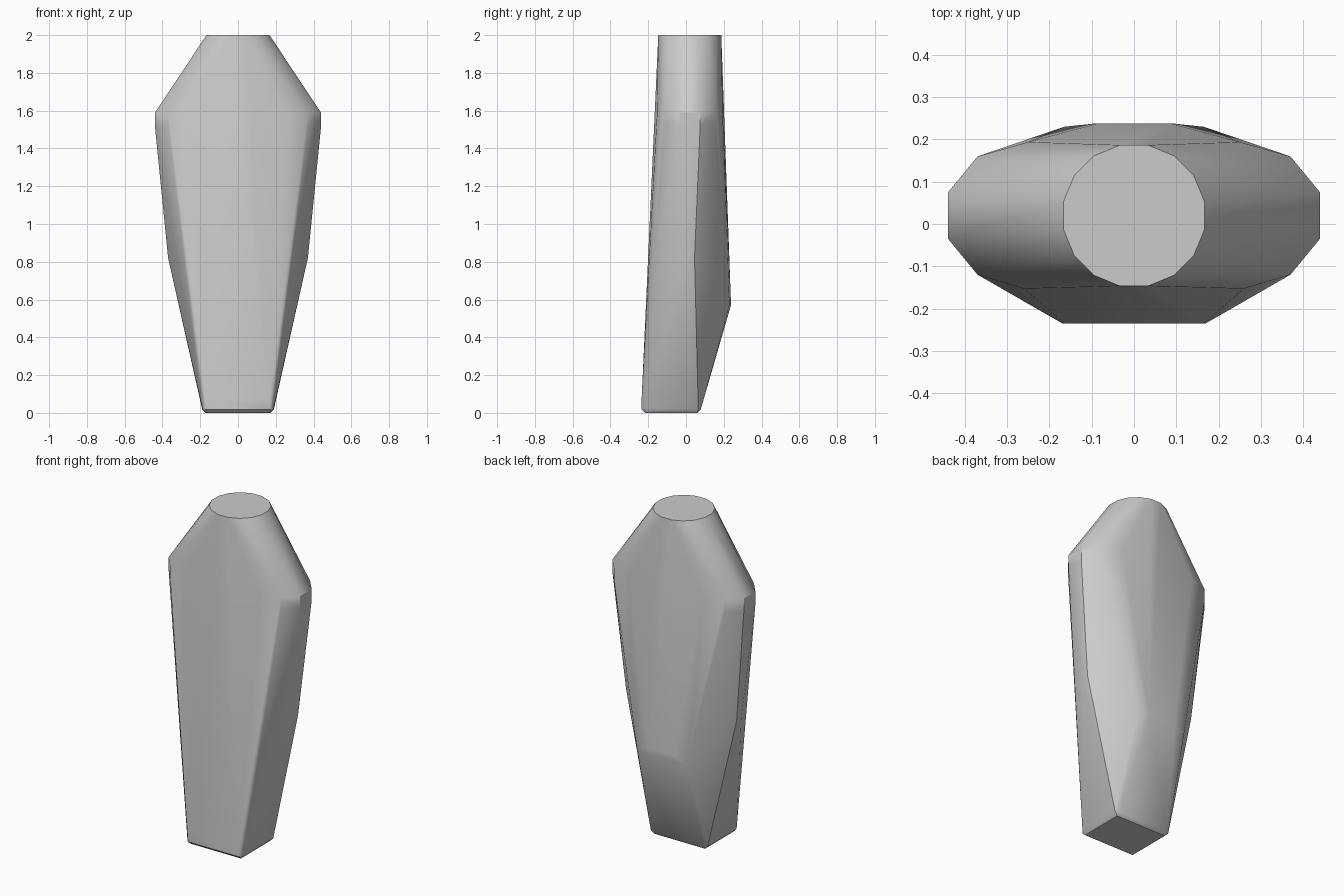
import bpy, bmesh, math

if "Cube" in bpy.data.objects:
    bpy.data.objects.remove(bpy.data.objects["Cube"])

# Key points of the right half (x, y, z); the left half is mirrored
FOOT = [(0.17, -0.235, 0.018), (0.165, -0.235, 0.07), (0.188, -0.215, 0.02),
        (0.17, -0.215, 0.0), (0.17, 0.06, 0.0), (0.19, 0.065, 0.02),
        (0.17, 0.078, 0.018)]
SEAT = [(0.09, 0.238, 0.57), (0.165, 0.23, 0.57), (0.09, 0.237, 0.61), (0.165, 0.229, 0.61)]
HIP = [(0.37, 0.045, 0.82), (0.37, 0.0, 0.82)]
SHOULDER = [(0.44, 0.075), (0.44, -0.035), (0.37, 0.16), (0.37, -0.12),
            (0.25, 0.194), (0.26, -0.153)]

points = FOOT + SEAT + HIP
points += [(x, y, z) for x, y in SHOULDER for z in (1.52, 1.59)]
points += [(-x, y, z) for x, y, z in points]

# Round flat neck opening: 16 sides
for i in range(16):
    a = (i + 0.5) * math.tau / 16
    points.append((0.17 * math.cos(a), 0.02 + 0.17 * math.sin(a), 2.0))

# Faceted body wrapped around the points
bm = bmesh.new()
for p in points:
    bm.verts.new(p)
res = bmesh.ops.convex_hull(bm, input=bm.verts)
loose = [v for v in bm.verts if not v.link_faces]
bmesh.ops.delete(bm, geom=loose, context='VERTS')
bmesh.ops.dissolve_limit(bm, angle_limit=math.radians(0.5), verts=bm.verts, edges=bm.edges)
bmesh.ops.recalc_face_normals(bm, faces=bm.faces)

mesh = bpy.data.meshes.new("torso_shell")
bm.to_mesh(mesh)
bm.free()
body = bpy.data.objects.new("torso_shell", mesh)
bpy.context.collection.objects.link(body)

# One plain grey
grey = bpy.data.materials.new("light_grey")
grey.diffuse_color = (0.6, 0.6, 0.6, 1.0)
grey.use_nodes = True
grey.node_tree.nodes["Principled BSDF"].inputs["Base Color"].default_value = grey.diffuse_color
mesh.materials.append(grey)

# Soft shading over shallow facets, crisp at the neck and foot
bpy.context.view_layer.objects.active = body
body.select_set(True)
bpy.ops.object.shade_smooth_by_angle(angle=math.radians(30))
